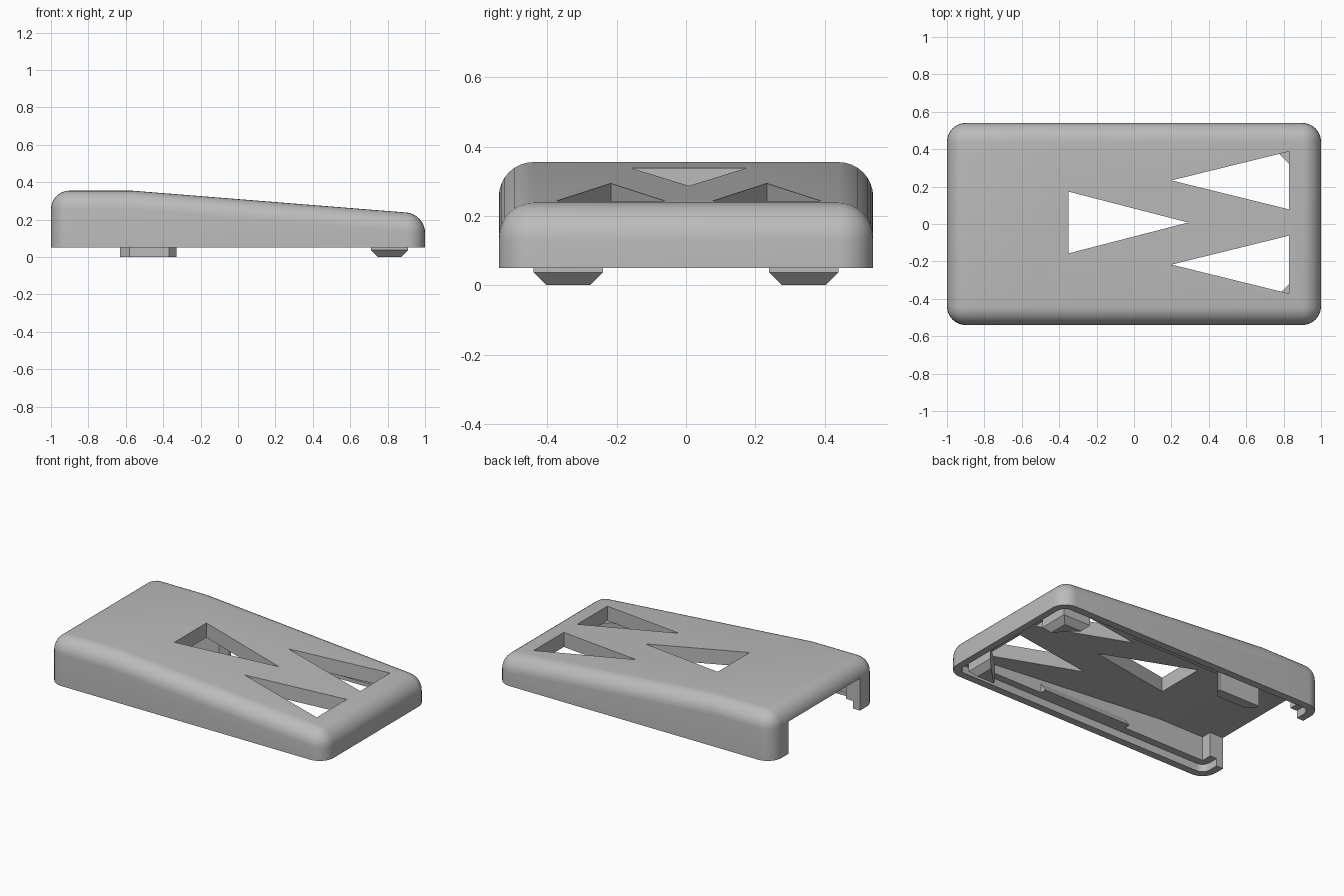
import bpy
import bmesh

if "Cube" in bpy.data.objects:
    bpy.data.objects.remove(bpy.data.objects["Cube"])

gray = bpy.data.materials.new("plain_gray")
gray.use_nodes = True
COLOR = (0.5, 0.5, 0.5, 1)
gray.diffuse_color = COLOR
gray.node_tree.nodes["Principled BSDF"].inputs["Base Color"].default_value = COLOR

RIM, ROOF = 0.05, 0.095      # rim height, roof thickness
WALL_X, WALL_Y = 0.91, 0.44  # inner wall faces


def prism(name, bottom, top, select=None, radius=0, segments=8):
    """Solid between two matching outlines, with rounded selected edges."""
    bm = bmesh.new()
    a = [bm.verts.new(p) for p in bottom]
    b = [bm.verts.new(p) for p in top]
    bm.faces.new(a)
    bm.faces.new(b)
    for i in range(len(a)):
        j = (i + 1) % len(a)
        bm.faces.new((a[i], a[j], b[j], b[i]))
    bmesh.ops.recalc_face_normals(bm, faces=bm.faces)
    if select:
        edges = [e for e in bm.edges if select(e)]
        bmesh.ops.bevel(bm, geom=edges, offset=radius, segments=segments,
                        profile=0.5, affect='EDGES', clamp_overlap=True)
    mesh = bpy.data.meshes.new(name)
    bm.to_mesh(mesh)
    bm.free()
    mesh.materials.append(gray)
    ob = bpy.data.objects.new(name, mesh)
    bpy.context.collection.objects.link(ob)
    return ob


def side_prism(name, outline, y0, y1, **kw):
    """Extrude an x-z outline along y."""
    return prism(name, [(x, y0, z) for x, z in outline],
                 [(x, y1, z) for x, z in outline], **kw)


def plan_prism(name, outline, z0, z1, **kw):
    """Extrude an x-y outline along z."""
    return prism(name, [(x, y, z0) for x, y in outline],
                 [(x, y, z1) for x, y in outline], **kw)


def rect(x0, x1, y):
    return [(x0, -y), (x1, -y), (x1, y), (x0, y)]


def upright(e):
    d = e.verts[0].co - e.verts[1].co
    return abs(d.z) > 0.05 and abs(d.x) + abs(d.y) < 0.001


def outer_round(e):
    low = all(v.co.z < RIM + 0.01 for v in e.verts)
    bend = all(abs(v.co.x + 0.57) < 0.01 for v in e.verts)
    return not low and not bend


def cut(target, cutter):
    mod = target.modifiers.new("cut", 'BOOLEAN')
    mod.operation, mod.solver, mod.object = 'DIFFERENCE', 'EXACT', cutter
    bpy.context.view_layer.objects.active = target
    bpy.ops.object.modifier_apply(modifier=mod.name)
    bpy.data.objects.remove(cutter)


# Rounded outer body with a sloping roof
shell = side_prism("case_shell",
                   [(-1, RIM), (1, RIM), (1, 0.23), (-0.57, 0.355), (-1, 0.355)],
                   -0.54, 0.54, select=outer_round, radius=0.1)

# Hollow interior, following the roof
under = 0.355 - ROOF
cut(shell, side_prism("cavity", [(-0.9, -0.1), (WALL_X, -0.1), (WALL_X, 0.237 - ROOF),
                                 (-0.57, under), (-0.9, under)], -WALL_Y, WALL_Y))
# Stepped lip around the rim
cut(shell, plan_prism("lip_recess", rect(-0.95, 0.955, 0.49), -0.1, 0.1,
                      select=upright, radius=0.055))
# Open end
cut(shell, plan_prism("end_opening", rect(-1.2, -0.85, 0.37), -0.1, under))

# Three wedge-shaped roof openings
C = 0.008
wedges = [[(-0.35, C - 0.165), (0.29, C), (-0.35, C + 0.165)]]
for s in (-1, 1):
    wedges.append([(0.2, C + s * 0.225), (0.83, C + s * 0.07), (0.83, C + s * 0.38)])
for w in wedges:
    cut(shell, plan_prism("wedge_opening", w, 0.0, 0.6))

for ob in bpy.context.selected_objects:
    ob.select_set(False)
shell.select_set(True)
bpy.context.view_layer.objects.active = shell
bpy.ops.object.shade_smooth_by_angle(angle=0.6)


def corner(s, inset, z):
    """Triangle in the low-end corner; the long side stays in one plane."""
    x, y = WALL_X - inset, WALL_Y - inset
    return [(x, s * y, z), (1.15 - y, s * y, z), (x, s * (1.15 - x), z)]


for s, side in ((-1, "right"), (1, "left")):
    # Corner gusset and its tapered foot
    prism(side + "_corner_gusset", corner(s, 0, 0.037), corner(s, 0, 0.15))
    prism(side + "_corner_foot", corner(s, 0.037, 0), corner(s, 0, 0.037))
    # Wedge-shaped snap bar along the inner wall
    bar = [(s * WALL_Y, 0.1), (s * 0.40, 0.1), (s * WALL_Y, 0.16)]
    prism(side + "_snap_bar", [(-0.3, y, z) for y, z in bar],
          [(0.35, y, z) for y, z in bar])

# Post with chamfered ends, hanging from the roof
post = [(-0.63, 0.40), (-0.33, 0.40), (-0.33, 0.38), (-0.37, 0.33),
        (-0.58, 0.33), (-0.63, 0.38)]
plan_prism("latch_post", post, 0, 0.25)
